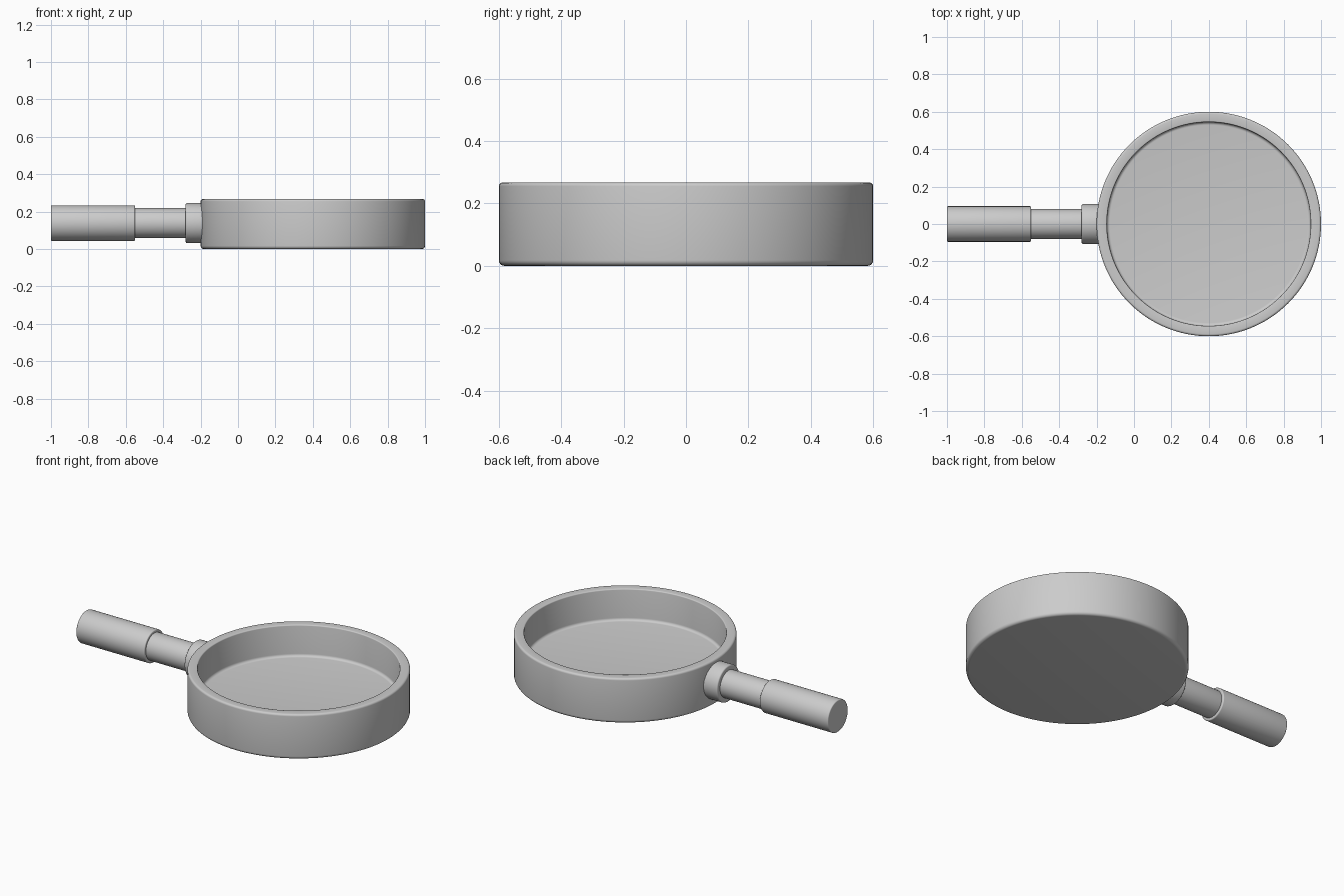
import bpy, bmesh, math
from mathutils import Matrix

if "Cube" in bpy.data.objects:
    bpy.data.objects.remove(bpy.data.objects["Cube"])


def lathe(name, profile, matrix, steps=96):
    """Spin an (r, z) profile that starts and ends on the z axis."""
    bm = bmesh.new()
    rings = []
    for r, z in profile:
        if r < 1e-6:
            rings.append([bm.verts.new((0, 0, z))])
        else:
            rings.append([bm.verts.new((r * math.cos(2 * math.pi * i / steps),
                                        r * math.sin(2 * math.pi * i / steps), z))
                          for i in range(steps)])
    for a, b in zip(rings, rings[1:]):
        for i in range(steps):
            j = (i + 1) % steps
            if len(a) == 1:
                bm.faces.new((a[0], b[j], b[i]))
            elif len(b) == 1:
                bm.faces.new((a[i], a[j], b[0]))
            else:
                bm.faces.new((a[i], a[j], b[j], b[i]))
    bmesh.ops.recalc_face_normals(bm, faces=bm.faces)
    bm.transform(matrix)
    mesh = bpy.data.meshes.new(name)
    bm.to_mesh(mesh)
    bm.free()
    ob = bpy.data.objects.new(name, mesh)
    bpy.context.collection.objects.link(ob)
    bpy.context.view_layer.objects.active = ob
    ob.select_set(True)
    bpy.ops.object.shade_smooth_by_angle(angle=math.radians(35))
    ob.select_set(False)
    return ob


def arc(cr, cz, rad, start, end, n=5):
    """Points of a rounded corner, angles in degrees."""
    angles = [math.radians(start + (end - start) * k / n) for k in range(n + 1)]
    return [(cr + rad * math.cos(a), cz + rad * math.sin(a)) for a in angles]


def rod(name, radius, x0, x1, bevel):
    """Rounded-edge cylinder lying along x on the handle axis."""
    length = x1 - x0
    profile = [(0, 0)] + arc(radius - bevel, bevel, bevel, -90, 0)
    profile += arc(radius - bevel, length - bevel, bevel, 0, 90) + [(0, length)]
    turn = Matrix.Translation((x0, 0, AXIS_Z)) @ Matrix.Rotation(math.pi / 2, 4, 'Y')
    return lathe(name, profile, turn, 64)


H, R, RI, FLOOR, AXIS_Z = 0.267, 0.6, 0.545, 0.08, 0.139

# Pan body: rounded base, wall, rim, inner wall and floor
pan = [(0, 0)]
pan += arc(R - 0.018, 0.018, 0.018, -90, 0)
pan += arc(R - 0.012, H - 0.012, 0.012, 0, 90)
pan += arc(RI + 0.006, H - 0.006, 0.006, 90, 180, 3)
pan += arc(RI - 0.016, FLOOR + 0.016, 0.016, 0, -90)
pan += [(0, FLOOR)]
lathe("pan_body", pan, Matrix.Translation((0.4, 0, 0)), 128)

# Handle: collar on the wall, thin neck, thicker grip
rod("handle_collar", 0.107, -0.28, -0.17, 0.008)
rod("handle_neck", 0.08, -0.57, -0.18, 0.004)
rod("handle_grip", 0.095, -1.0, -0.55, 0.006)
